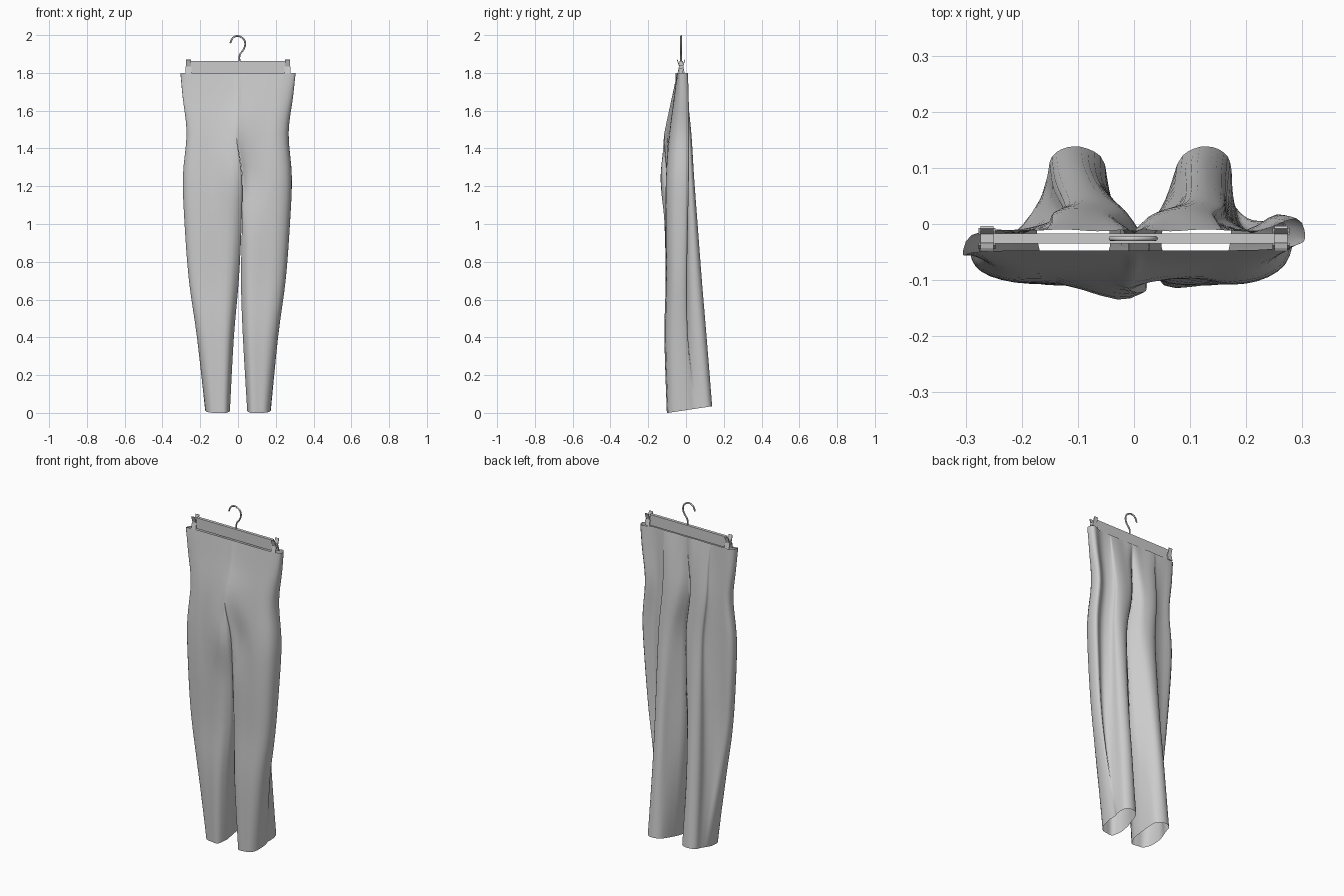
import bpy, bmesh, math
from mathutils import Vector

cube = bpy.data.objects.get("Cube")
if cube:
    bpy.data.objects.remove(cube)


def make_material(name, rgb):
    mat = bpy.data.materials.new(name)
    mat.use_nodes = True
    mat.diffuse_color = (*rgb, 1)
    mat.node_tree.nodes["Principled BSDF"].inputs["Base Color"].default_value = (*rgb, 1)
    return mat


GREY = make_material("light grey", (0.6, 0.6, 0.6))
HANGER_Y = -0.026


def finish(name, bm, smooth=False):
    mesh = bpy.data.meshes.new(name)
    bm.to_mesh(mesh)
    bm.free()
    obj = bpy.data.objects.new(name, mesh)
    bpy.context.collection.objects.link(obj)
    mesh.materials.append(GREY)
    if smooth:
        mesh.shade_smooth()
    return obj


def box(name, center, size, tilt=0):
    bm = bmesh.new()
    bmesh.ops.create_cube(bm, size=1)
    bmesh.ops.scale(bm, vec=size, verts=bm.verts)
    obj = finish(name, bm)
    obj.location = center
    obj.rotation_euler.x = tilt
    return obj


def spline(points, steps):
    """Smooth path through the points."""
    out = []
    for i in range(len(points) - 1):
        b, c = points[i], points[i + 1]
        a = points[i - 1] if i else b
        d = points[i + 2] if i + 2 < len(points) else c
        for k in range(steps):
            t = k / steps
            out.append(0.5 * (2 * b + (c - a) * t + (2 * a - 5 * b + 4 * c - d) * t * t
                              + (3 * b - a - 3 * c + d) * t ** 3))
    return out + [points[-1]]


# Height, seam shift, inner x, outer x, front seam y, front y, side y, crease y, ridge y, ridge x,
# ridge half width, back seam y
LEVELS = [
    (1.80, 0, 0, .305, -.047, -.047, -.04, -.012, -.01, .09, .07, -.012),
    (1.67, 0, 0, .291, -.07, -.064, -.036, -.012, .008, .088, .065, -.018),
    (1.48, -.01, 0, .268, -.115, -.09, -.033, -.01, .028, .088, .06, -.028),
    (1.25, .022, .001, .285, -.10, -.105, -.035, -.012, .042, .092, .055, -.03),
    (1.00, .02, .001, .275, -.08, -.108, -.04, -.015, .06, .098, .052, -.02),
    (.70, .01, .006, .252, -.06, -.104, -.045, -.015, .082, .104, .05, -.01),
    (.40, .002, .024, .212, -.055, -.11, -.035, .005, .107, .108, .05, 0),
    (0, .003, .046, .174, -.04, -.097, .005, .06, .137, .112, .05, .01),
]
STEPS = 4
CROTCH_ROW = 2 * STEPS


def leg_section(level, side):
    """Open outline from the front seam round the outside to the back seam."""
    z, seam, xi, xo, yc, yf, yo, ycr, yb, xr, rw, valley = level
    above_crotch = z > 1.4
    fold = 0 if above_crotch else math.exp(-((z - 1.27) / .2) ** 2)
    yo += side * .015 * min(1, z / .6)
    xr += side * .01 * min(1, 1.8 - z)
    if side < 0:
        xo += .008 * math.sin(math.pi * z / 1.8)
    w = xo - xi
    inner_front = .5 * (yc + yf) if above_crotch else yf
    ridge = yb - ycr
    outline = [
        (xi, yc - (.02 * fold if side < 0 else 0)),
        (xi + .16 * w, inner_front + (.02 if side > 0 else -.03) * fold),
        (xi + .5 * w, yf),
        (xi + .76 * w, .93 * yf + .07 * yo),
        (xi + .94 * w, .6 * yf + .4 * yo),
        (xo, yo),
        (xi + .95 * w, yo + .035),
        (.45 * xo + .55 * (xr + rw), ycr),
        (xr + 1.05 * rw, ycr + .35 * ridge),
        (xr + .9 * rw, ycr + .78 * ridge),
        (xr + .35 * rw, yb),
        (xr - .35 * rw, yb - .003),
        (xr - .95 * rw, ycr + .6 * ridge),
        (0 if above_crotch else xi + .1 * (xr - rw - xi), valley),
    ]
    hem_tilt = .15 * max(0, 1 - z / .4)
    return [Vector((side * x + seam * max(0, 1 - (abs(x) - xi) / w), y, z + hem_tilt * (y + .097)))
            for x, y in outline]


# Trousers: two lofted legs joined along the seam above the crotch
bm = bmesh.new()
for side in (-1, 1):
    rings = [spline(leg_section(level, side), 3) for level in LEVELS]
    columns = [spline(list(col), STEPS) for col in zip(*rings)]
    # Both halves share one seam above the crotch
    for row in range(CROTCH_ROW + 1):
        t = row / CROTCH_ROW
        front, back = columns[0][row], columns[-1][row]
        front.x = back.x = -.01 * t * t
        front.y = -.047 - .068 * t ** 1.3
    rows = [[bm.verts.new(p) for p in row] for row in zip(*columns)]
    for r, (upper, lower) in enumerate(zip(rows, rows[1:])):
        n = len(upper)
        for i in range(n if r >= CROTCH_ROW else n - 1):
            j = (i + 1) % n
            quad = (upper[i], lower[i], lower[j], upper[j])
            bm.faces.new(quad if side > 0 else quad[::-1])
bmesh.ops.remove_doubles(bm, verts=bm.verts, dist=.0008)
finish("trousers", bm, smooth=True)

# Hanger bar
box("hanger_bar", (0, HANGER_Y, 1.832), (.50, .018, .064))

# Clips: a pivot block, two jaws and two splayed grips on each end
for side, word in ((-1, "right"), (1, "left")):
    x = side * .262
    box(word + "_clip_pivot", (x, HANGER_Y, 1.832), (.024, .016, .02))
    for face, end in ((-1, "front"), (1, "back")):
        box(f"{word}_clip_{end}_jaw", (x, HANGER_Y + face * .013, 1.815), (.03, .004, .036), face * .2)
        box(f"{word}_clip_{end}_grip", (x, HANGER_Y + face * .014, 1.85), (.024, .004, .042), -face * .3)

# Wire hook
curve = bpy.data.curves.new("hook", "CURVE")
curve.dimensions = "3D"
curve.bevel_depth = .0045
curve.bevel_resolution = 2
path = [Vector((x, HANGER_Y, z)) for x, z in
        ((.008, 1.86), (.009, 1.895), (.028, 1.922), (.038, 1.95), (.03, 1.979),
         (0, 1.9955), (-.028, 1.985), (-.041, 1.957))]
path = spline(path, 4)
wire = curve.splines.new("POLY")
wire.points.add(len(path) - 1)
for point, p in zip(wire.points, path):
    point.co = (*p, 1)
curve.materials.append(GREY)
hook = bpy.data.objects.new("hook", curve)
bpy.context.collection.objects.link(hook)
